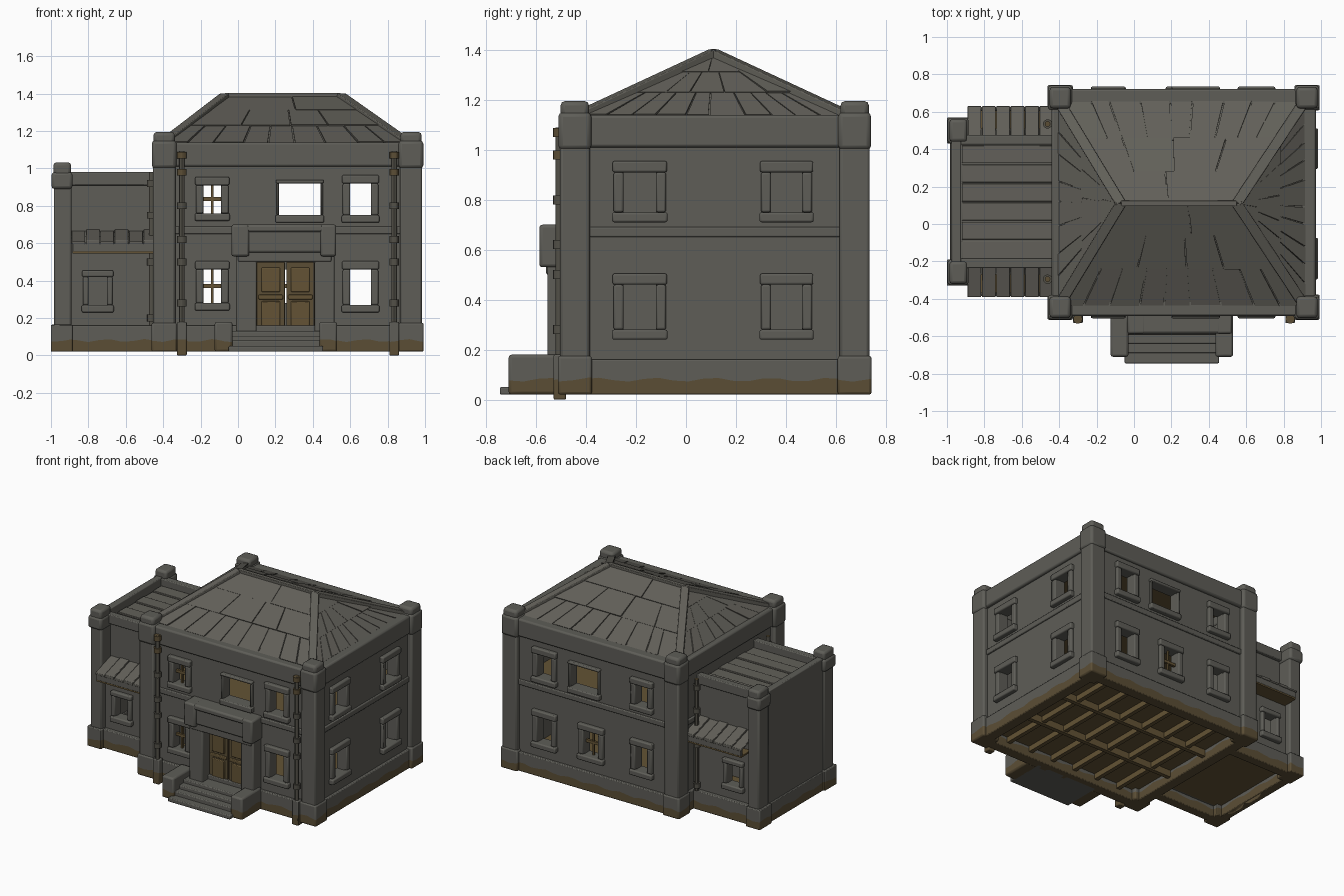
import bpy, bmesh, math, random
from mathutils import Vector

if "Cube" in bpy.data.objects:
    bpy.data.objects.remove(bpy.data.objects["Cube"])
random.seed(4)

def material(name, c):
    m = bpy.data.materials.new(name)
    m.diffuse_color = (*c, 1)
    m.use_nodes = True
    m.node_tree.nodes["Principled BSDF"].inputs["Base Color"].default_value = m.diffuse_color
    return m

STONE = material("stone grey", (0.112, 0.110, 0.096))
ROOF = material("roof grey", (0.122, 0.117, 0.100))
MUD = material("mud brown", (0.105, 0.076, 0.036))
WOOD = material("wood brown", (0.125, 0.086, 0.035))
PIPE = material("pipe grey", (0.085, 0.080, 0.064))

def finish(name, bm, mats, bev=0.006):
    bmesh.ops.recalc_face_normals(bm, faces=bm.faces)
    me = bpy.data.meshes.new(name)
    bm.to_mesh(me); bm.free()
    o = bpy.data.objects.new(name, me)
    bpy.context.collection.objects.link(o)
    for m in (mats if isinstance(mats, list) else [mats]):
        me.materials.append(m)
    if bev:
        b = o.modifiers.new("worn edges", 'BEVEL')
        b.width, b.segments, b.limit_method = bev, 2, 'ANGLE'
    return o

def hexa(bm, p):
    """Six-sided block from 4 bottom points and 4 top points."""
    v = [bm.verts.new(q) for q in p]
    for f in ((0, 1, 2, 3), (4, 5, 6, 7), (0, 1, 5, 4), (1, 2, 6, 5), (2, 3, 7, 6), (3, 0, 4, 7)):
        bm.faces.new([v[i] for i in f])

def add_box(bm, x0, x1, y0, y1, z0, z1):
    hexa(bm, [(x, y, z) for z in (z0, z1) for x, y in ((x0, y0), (x1, y0), (x1, y1), (x0, y1))])

def boxes(name, items, mat, bev=0.006):
    bm = bmesh.new()
    for b in items:
        add_box(bm, *b)
    return finish(name, bm, mat, bev)

def muddy_box(name, x0, x1, y0, y1, z0, z1, bev=0.006):
    """Block whose foot is mud coloured below a wavy line."""
    bm = bmesh.new()
    add_box(bm, x0, x1, y0, y1, z0, z1)
    cuts = [((0, 0, 0.08), (0, 0, 1))]
    cuts += [((x0 + 0.06 * i, 0, 0), (1, 0, 0)) for i in range(1, math.ceil((x1 - x0) / 0.06))]
    cuts += [((0, y0 + 0.06 * i, 0), (0, 1, 0)) for i in range(1, math.ceil((y1 - y0) / 0.06))]
    for co, no in cuts:
        bmesh.ops.bisect_plane(bm, geom=bm.verts[:] + bm.edges[:] + bm.faces[:], plane_co=co, plane_no=no)
    for f in bm.faces:
        f.material_index = int(f.calc_center_median().z < 0.079)
    for v in bm.verts:
        if abs(v.co.z - 0.08) < 0.001:
            v.co.z += 0.008 * math.sin(31 * v.co.x + 27 * v.co.y)
    return finish(name, bm, [STONE, MUD], bev)

def place(side, u0, u1, d0, d1, z0, z1):
    d0, d1 = min(d0, d1), max(d0, d1)
    return (u0, u1, d0, d1, z0, z1) if side == 'x' else (d0, d1, u0, u1, z0, z1)

def wall(name, side, u0, u1, d0, d1, z0, z1, holes=()):
    """Upright slab with real openings."""
    us = sorted({u0, u1, *[v for h in holes for v in h[:2]]})
    zs = sorted({z0, z1, *[v for h in holes for v in h[2:]]})
    to = (lambda u, d, z: (u, d, z)) if side == 'x' else (lambda u, d, z: (d, u, z))
    bm = bmesh.new()
    g = {(u, z): bm.verts.new(to(u, d0, z)) for u in us for z in zs}
    for a, b in zip(us, us[1:]):
        for c, e in zip(zs, zs[1:]):
            if not any(h[0] < (a + b) / 2 < h[1] and h[2] < (c + e) / 2 < h[3] for h in holes):
                bm.faces.new([g[a, c], g[b, c], g[b, e], g[a, e]])
    r = bmesh.ops.extrude_face_region(bm, geom=bm.faces[:])
    bmesh.ops.translate(bm, vec=to(0, d1 - d0, 0), verts=[v for v in r['geom'] if isinstance(v, bmesh.types.BMVert)])
    finish(name, bm, STONE, 0)

def window(name, side, d, out, hole, bars=False, w=0.04):
    u0, u1, z0, z1 = hole
    p = lambda a, b, c, e, depth, inner=0.02: place(side, a, b, d - out * inner, d + out * depth, c, e)
    boxes(name + "_frame", [p(u0 - w, u0, z0, z1, 0.022), p(u1, u1 + w, z0, z1, 0.022),
          p(u0 - w - 0.004, u1 + w + 0.004, z1, z1 + w + 0.005, 0.028),
          p(u0 - w - 0.006, u1 + w + 0.006, z0 - 0.04, z0, 0.034)], STONE, 0.008)
    if bars:
        m, k = (u0 + u1) / 2, (z0 + z1) / 2
        boxes(name + "_bars", [p(u0, u1, k - 0.008, k + 0.012, -0.012, 0.03),
              p(m - 0.006, m + 0.006, z0, z1, -0.014, 0.028)], WOOD, 0)

# main house walls and windows
front = [(-0.185, -0.09, 0.28, 0.46), (0.60, 0.71, 0.27, 0.46), (-0.185, -0.09, 0.76, 0.91), (0.60, 0.71, 0.75, 0.92)]
back = front + [(0.215, 0.335, 0.28, 0.46)]
side = [(a, b, c, e) for a, b in ((-0.25, -0.12), (0.34, 0.465)) for c, e in ((0.28, 0.46), (0.75, 0.91))]
wide, door = (0.22, 0.44, 0.75, 0.92), (0.10, 0.41, 0.12, 0.50)
wall("front_wall", 'x', -0.42, 0.95, -0.47, -0.41, 0.1, 1.12, front + [wide, door])
wall("back_wall", 'x', -0.42, 0.95, 0.64, 0.70, 0.1, 1.12, back + [wide])
wall("right_wall", 'y', -0.41, 0.64, 0.89, 0.95, 0.1, 1.12, side)
wall("left_wall", 'y', -0.41, 0.64, -0.42, -0.36, 0.1, 1.12)
for i, h in enumerate(front):
    window(f"front_window_{i}", 'x', -0.47, -1, h, bars=i in (0, 2))
for i, h in enumerate(back):
    window(f"back_window_{i}", 'x', 0.70, 1, h, bars=i == 4)
for i, h in enumerate(side):
    window(f"right_window_{i}", 'y', 0.95, 1, h)
window("front_wide_window", 'x', -0.47, -1, wide, w=0.014)
window("back_wide_window", 'x', 0.70, 1, wide, w=0.014)

def ring(name, x0, x1, y0, y1, t, z0, z1, make):
    parts = [(x0, x1, y0, y0 + t, z0, z1), (x0, x1, y1 - t, y1, z0, z1),
             (x0, x0 + t, y0 + t, y1 - t, z0, z1), (x1 - t, x1, y0 + t, y1 - t, z0, z1)]
    for n, b in zip(("front", "back", "left", "right"), parts):
        make(f"{name}_{n}", b)

# plinth, floor band and parapet running round the house
ring("plinth", -0.44, 0.97, -0.49, 0.72, 0.08, 0.02, 0.16, lambda n, b: muddy_box(n, *b))
ring("band", -0.432, 0.962, -0.482, 0.712, 0.03, 0.65, 0.69, lambda n, b: boxes(n, [b], STONE))
ring("parapet", -0.44, 0.972, -0.492, 0.722, 0.09, 1.01, 1.14, lambda n, b: boxes(n, [b], STONE, 0.012))

# corner pillars of the house
for i, (x, y) in enumerate([(a, b) for a in (-0.395, 0.925) for b in (-0.445, 0.675)]):
    sq = lambda r, z0, z1: (x - r, x + r, y - r, y + r, z0, z1)
    muddy_box(f"pillar_base_{i}", *sq(0.068, 0.02, 0.175), 0.01)
    boxes(f"pillar_{i}", [sq(0.06, 0.15, 1.03)], STONE, 0.012)
    boxes(f"pillar_cap_{i}", [sq(0.066, 1.0, 1.15), sq(0.057, 1.13, 1.195)], STONE, 0.018)

# floors, ceiling and joists
boxes("house_floors", [(-0.40, 0.93, -0.45, 0.68, 0.10, 0.12), (-0.37, 0.90, -0.42, 0.65, 0.655, 0.68),
                       (-0.37, 0.90, -0.42, 0.65, 1.07, 1.10)], WOOD, 0)
boxes("floor_joists", [(x, x + 0.03, -0.42, 0.65, 0.06, 0.10) for x in (-0.22, -0.03, 0.16, 0.35, 0.54, 0.73)]
      + [(-0.37, 0.9, y, y + 0.03, 0.05, 0.10) for y in (-0.08, 0.28)], WOOD, 0)

# hipped roof: solid core, overlapping panels, hip beams
B = [Vector(p) for p in ((-0.41, -0.45, 1.125), (0.92, -0.45, 1.125), (0.92, 0.67, 1.125), (-0.41, 0.67, 1.125))]
L, R = Vector((-0.07, 0.11, 1.385)), Vector((0.55, 0.11, 1.385))
bm = bmesh.new()
bmesh.ops.convex_hull(bm, input=[bm.verts.new(p) for p in B + [L, R]])
finish("roof_core", bm, ROOF, 0)
bm = bmesh.new()
for a, b, c, d, n in ((B[0], B[1], R, L, 9), (B[1], B[2], R, R, 10), (B[2], B[3], L, R, 9), (B[3], B[0], L, L, 8)):
    nor = (b - a).cross(d - a).normalized()
    pt = lambda s, t: a.lerp(b, s).lerp(d.lerp(c, s), t)
    for t0, t1, k in ((0.03, 0.4, n), (0.38, 0.72, n // 2), (0.7, 0.98, 2)):
        cuts = [0] + [(i + random.uniform(-0.2, 0.2)) / k for i in range(1, k)] + [1]
        for s0, s1 in zip(cuts, cuts[1:]):
            q = [pt(s0 + 0.003, t0), pt(s1 - 0.003, t0), pt(s1 - 0.003, t1), pt(s0 + 0.003, t1)]
            h = random.uniform(0.006, 0.013)
            hexa(bm, [v - nor * 0.003 for v in q] + [v + nor * (h if i < 2 else h * 0.6) for i, v in enumerate(q)])
finish("roof_panels", bm, ROOF, 0)

def beam(bm, p, q, w, h):
    s = (q - p).cross(Vector((0, 0, 1))).normalized() * w / 2
    u = s.cross(q - p).normalized() * h
    hexa(bm, [v + o for o in (-u, u) for v in (p - s, q - s, q + s, p + s)])

bm = bmesh.new()
for p, q in ((B[0], L), (B[1], R), (B[2], R), (B[3], L), (L, R)):
    beam(bm, p, q, 0.055 if p is not L else 0.03, 0.018)
finish("roof_beams", bm, ROOF, 0.004)

# entrance: portal, double door, steps
boxes("portal", [(-0.01, 0.10, -0.555, -0.45, 0.10, 0.56), (0.41, 0.515, -0.555, -0.45, 0.10, 0.56),
                 (0.0, 0.50, -0.56, -0.45, 0.50, 0.56)], STONE, 0.008)
boxes("portal_lintel", [(-0.035, 0.06, -0.587, -0.46, 0.53, 0.70), (0.44, 0.525, -0.587, -0.46, 0.53, 0.70),
                        (0.05, 0.45, -0.572, -0.46, 0.55, 0.67), (0.04, 0.46, -0.585, -0.46, 0.66, 0.70)], STONE, 0.012)
for n, x in (("left", 0.10), ("right", 0.258)):
    boxes(f"door_{n}", [(x, x + 0.15, -0.475, -0.445, 0.12, 0.50)], MUD, 0.003)
    boxes(f"door_panels_{n}", [(x + 0.025, x + 0.125, -0.485, -0.47, 0.15, 0.29), (x + 0.025, x + 0.125, -0.485, -0.47, 0.34, 0.47),
          (x + 0.01, x + 0.14, -0.482, -0.47, 0.30, 0.325)], WOOD, 0.005)
boxes("front_steps", [(-0.05, 0.455, y, -0.45, 0.02, z) for y, z in ((-0.745, 0.05), (-0.69, 0.08), (-0.64, 0.105), (-0.59, 0.13))], STONE)
for n, x in (("left", -0.125), ("right", 0.435)):
    muddy_box(f"step_block_{n}", x, x + 0.095, -0.71, -0.48, 0.02, 0.18, 0.012)

# drain pipes
def pipe(name, x, y, z0, z1, joints):
    bm = bmesh.new()
    for r, a, b in [(0.015, z0, z1)] + [(0.025, z - 0.018, z + 0.018) for z in joints]:
        res = bmesh.ops.create_cone(bm, cap_ends=True, segments=12, radius1=r, radius2=r, depth=b - a)
        bmesh.ops.translate(bm, verts=res['verts'], vec=(x, y, (a + b) / 2))
    for f in bm.faces:
        f.material_index = int(f.calc_center_median().z > 0.97)
    finish(name, bm, [PIPE, MUD], 0)

for n, x in (("left", -0.30), ("right", 0.835)):
    pipe(f"drain_pipe_{n}", x, -0.508, 0.02, 1.09, (0.28, 0.5, 0.62, 0.8, 0.98, 1.07))
    muddy_box(f"drain_foot_{n}", x - 0.026, x + 0.026, -0.53, -0.48, 0.0, 0.18)

# side wing, mirrored front to back about y = 0.12
boxes("wing_end_wall", [(-0.975, -0.925, -0.25, 0.49, 0.1, 0.985)], STONE)
muddy_box("wing_plinth_end", -0.985, -0.92, -0.2, 0.44, 0.02, 0.16)
boxes("wing_floor", [(-0.95, -0.42, -0.25, 0.49, 0.10, 0.12)], WOOD, 0)
boxes("wing_partition", [(-0.93, -0.42, 0.10, 0.14, 0.12, 0.9)], STONE, 0)
boxes("wing_roof", [(-0.93, -0.42, -0.20, 0.44, 0.89, 0.92)], STONE, 0)
boxes("wing_roof_planks", [(-0.92, -0.42, -0.185 + i * 0.102, -0.09 + i * 0.102, 0.91, 0.927 + 0.006 * (i % 2)) for i in range(6)], ROOF, 0.003)
for n, m in (("front", False), ("back", True)):
    Y = lambda a, b: (0.24 - b, 0.24 - a) if m else (a, b)
    hole = (-0.80, -0.70, 0.27, 0.42)
    wall(f"wing_{n}_wall", 'x', -0.93, -0.42, *Y(-0.27, -0.22), 0.1, 0.64, [hole])
    window(f"wing_{n}_window", 'x', 0.51 if m else -0.27, 1 if m else -1, hole, w=0.03)
    boxes(f"wing_{n}_upper_wall", [(-0.93, -0.42, *Y(-0.21, -0.16), 0.60, 0.92)], STONE, 0)
    boxes(f"wing_{n}_fascia", [(-0.93, -0.42, *Y(-0.235, -0.185), 0.91, 0.98)], STONE)
    muddy_box(f"wing_plinth_{n}", -0.92, -0.43, *Y(-0.30, -0.23), 0.02, 0.16)
    muddy_box(f"wing_pillar_base_{n}", -1.0, -0.885, *Y(-0.33, -0.19), 0.02, 0.165)
    boxes(f"wing_pillar_{n}", [(-0.985, -0.89, *Y(-0.315, -0.20), 0.15, 0.92)], STONE, 0.012)
    boxes(f"wing_pillar_cap_{n}", [(-0.997, -0.885, *Y(-0.328, -0.19), 0.89, 0.98), (-0.987, -0.892, *Y(-0.32, -0.2), 0.96, 1.032)], STONE, 0.016)
    # tiled awning with a wooden underside
    F = lambda y: 0.24 - y if m else y
    bm = bmesh.new()
    for i in range(6):
        x0, x1, h = -0.89 + i * 0.077, -0.817 + i * 0.077, 0.015 + 0.006 * (i % 2)
        hexa(bm, [(x, F(y), z + k) for k in (0, h) for x, y, z in ((x0, -0.39, 0.595), (x1, -0.39, 0.595), (x1, -0.20, 0.655), (x0, -0.20, 0.655))])
    finish(f"wing_{n}_awning", bm, ROOF, 0.003)
    boxes(f"wing_{n}_awning_lip", [(-0.885, -0.43, *Y(-0.385, -0.365), 0.555, 0.605)], STONE, 0.004)
    boxes(f"wing_{n}_awning_underside", [(-0.885, -0.43, *Y(-0.383, -0.26), 0.545, 0.557)], WOOD, 0)
    pipe(f"wing_{n}_pipe", -0.462, F(-0.295), 0.16, 0.98, (0.2, 0.5, 0.75, 0.92))

# smooth shading with kept edges
for o in bpy.data.objects:
    o.select_set(True)
bpy.context.view_layer.objects.active = bpy.data.objects["roof_core"]
bpy.ops.object.shade_smooth_by_angle(angle=math.radians(30))
